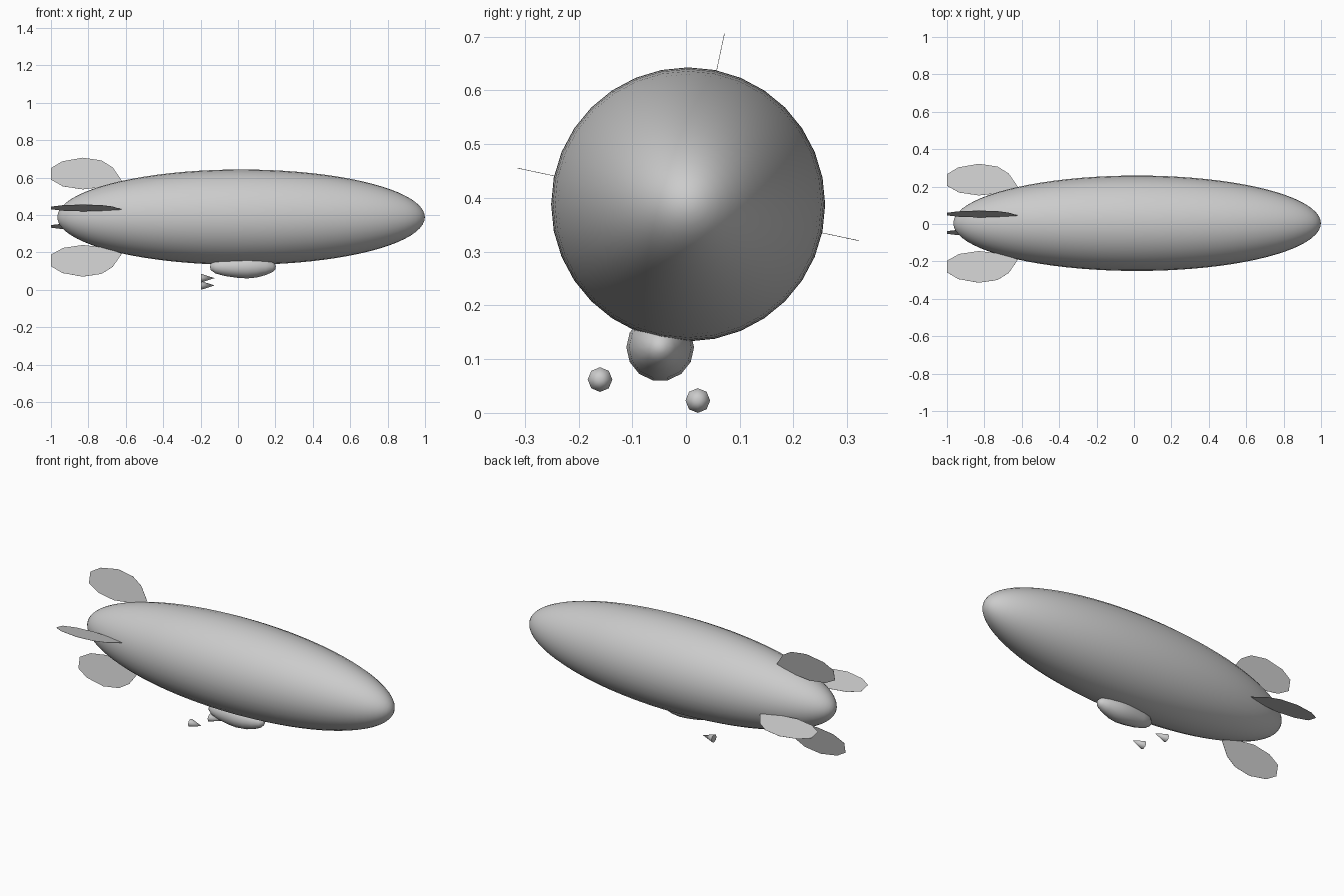
import bpy, bmesh
from math import sin, cos, pi, sqrt, radians
from mathutils import Matrix

if "Cube" in bpy.data.objects:
    bpy.data.objects.remove(bpy.data.objects["Cube"])

grey = bpy.data.materials.new("light grey")
grey.use_nodes = True
grey.diffuse_color = (0.6, 0.6, 0.6, 1)
grey.node_tree.nodes["Principled BSDF"].inputs["Base Color"].default_value = (0.6, 0.6, 0.6, 1)


def add_object(name, bm, matrix, smooth_angle=None):
    mesh = bpy.data.meshes.new(name)
    bm.to_mesh(mesh)
    bm.free()
    mesh.transform(matrix)
    mesh.materials.append(grey)
    obj = bpy.data.objects.new(name, mesh)
    bpy.context.collection.objects.link(obj)
    if smooth_angle:
        bpy.ops.object.select_all(action='DESELECT')
        obj.select_set(True)
        bpy.context.view_layer.objects.active = obj
        bpy.ops.object.shade_smooth_by_angle(angle=radians(smooth_angle))
    return obj


def lathe(name, profile, sides, centre, smooth_angle, squash=1.0):
    """Spin (x, radius) points about the x axis; zero radius makes a pole."""
    bm = bmesh.new()
    rings = []
    for x, r in profile:
        count = sides if r > 1e-5 else 1
        rings.append([bm.verts.new((x, r * cos(2 * pi * i / sides),
                                    squash * r * sin(2 * pi * i / sides)))
                      for i in range(count)])
    for a, b in zip(rings, rings[1:]):
        for i in range(sides):
            j = (i + 1) % sides
            corners = [a[i % len(a)], a[j % len(a)], b[j % len(b)], b[i % len(b)]]
            bm.faces.new(list(dict.fromkeys(corners)))
    bmesh.ops.recalc_face_normals(bm, faces=bm.faces)
    return add_object(name, bm, Matrix.Translation(centre), smooth_angle)


# Envelope: long ellipsoid hull
axis = (0, 0.004, 0.388)
hull = []
for k in range(41):
    t = -cos(pi * k / 40)
    hull.append((0.0165 + 0.9825 * t, 0.255 * sqrt(max(0, 1 - t * t))))
lathe("envelope", hull, 32, axis, 60)

# Tail fins: four thin plates around the hull, rolled a little
fin_outline = [(-1, 0.268), (-0.94, 0.305), (-0.83, 0.325), (-0.73, 0.31),
               (-0.67, 0.272), (-0.62, 0.198), (-0.72, 0.165), (-0.83, 0.152),
               (-0.935, 0.168), (-1, 0.205)]
for n, side in enumerate(("top", "right", "bottom", "left")):
    bm = bmesh.new()
    for offset in (-0.0005, 0.0005):
        bm.faces.new([bm.verts.new((x, offset, r)) for x, r in fin_outline])
    bmesh.ops.bridge_loops(bm, edges=bm.edges[:])
    bmesh.ops.recalc_face_normals(bm, faces=bm.faces)
    roll = Matrix.Rotation(radians(90 * n - 12), 4, 'X')
    add_object(side + "_tail_fin", bm, Matrix.Translation(axis) @ roll)

# Gondola under the hull
gondola = [(-0.15, 0), (-0.145, 0.018), (-0.12, 0.036), (-0.07, 0.05), (0, 0.06),
           (0.05, 0.063), (0.1, 0.058), (0.15, 0.044), (0.185, 0.028),
           (0.2, 0.012), (0.202, 0)]
lathe("gondola", gondola, 14, (0, -0.048, 0.122), 60)

# Engine cones beside the gondola
for side, y, z in (("right", -0.16, 0.062), ("left", 0.022, 0.023)):
    lathe(side + "_engine_cone", [(-0.197, 0), (-0.197, 0.023), (-0.125, 0)],
          8, (0, y, z), 50)
